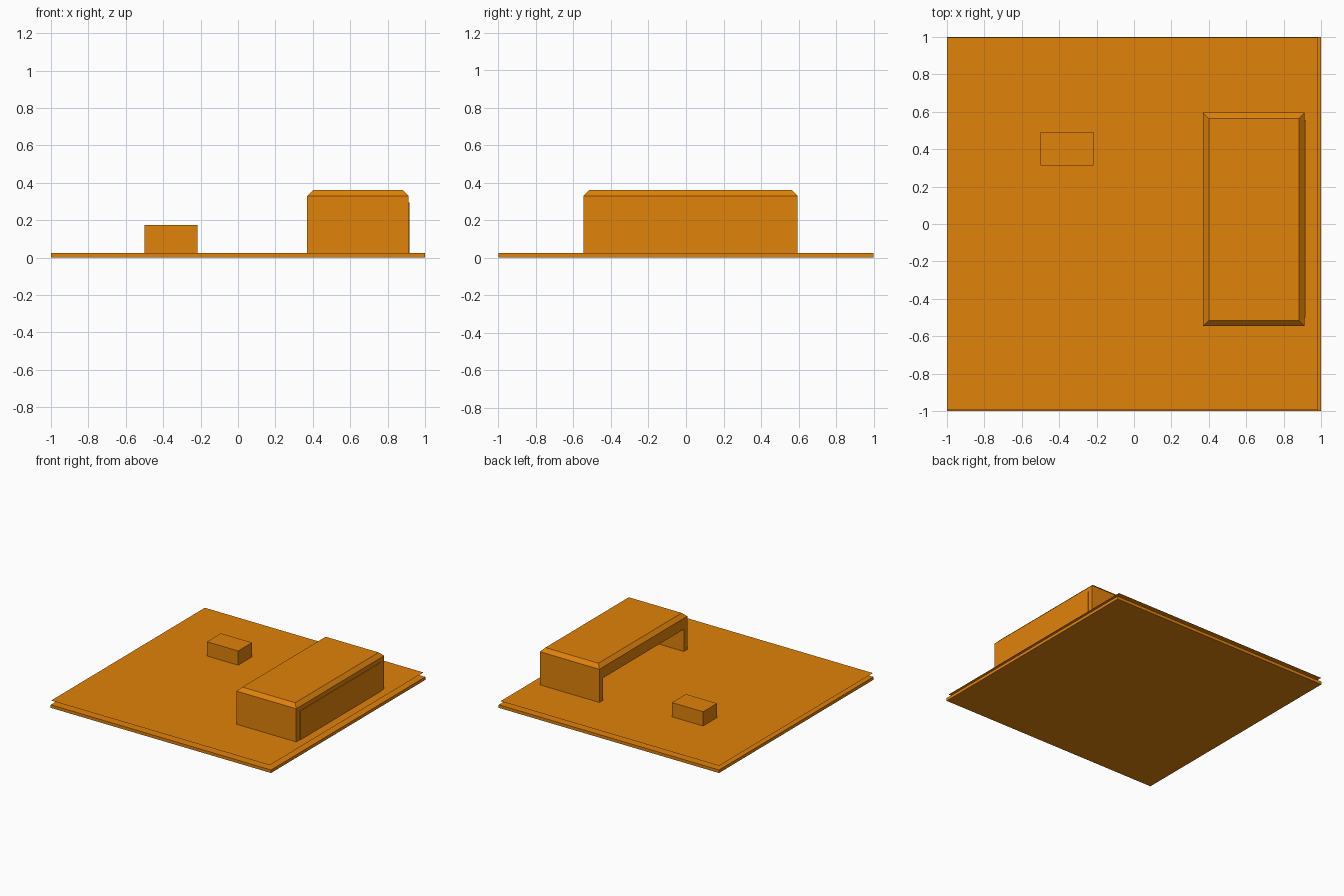
import bpy
import bmesh
from mathutils import Vector

old = bpy.data.objects.get("Cube")
if old:
    bpy.data.objects.remove(old, do_unlink=True)

orange = bpy.data.materials.new("burnt_orange")
orange.use_nodes = True
colour = (0.75, 0.225, 0.003, 1)
orange.diffuse_color = colour
orange.node_tree.nodes["Principled BSDF"].inputs["Base Color"].default_value = colour


def add_part(name, bm):
    """Turn a bmesh into a named, coloured object."""
    mesh = bpy.data.meshes.new(name)
    bm.to_mesh(mesh)
    bm.free()
    mesh.materials.append(orange)
    obj = bpy.data.objects.new(name, mesh)
    bpy.context.collection.objects.link(obj)
    return obj


def box(name, low, high, chamfer=0):
    """Box between two corners, optionally with chamfered top edges."""
    low, high = Vector(low), Vector(high)
    bm = bmesh.new()
    bmesh.ops.create_cube(bm, size=1)
    for v in bm.verts:
        v.co = (low + high) / 2 + v.co * (high - low)
    if chamfer:
        top = [e for e in bm.edges if all(v.co.z > high.z - 0.001 for v in e.verts)]
        bmesh.ops.bevel(bm, geom=top, offset=chamfer, segments=1, affect='EDGES')
    return add_part(name, bm)


def sheet(name, x0, x1, y0, y1, z):
    """Single flat rectangle facing up."""
    bm = bmesh.new()
    corners = ((x0, y0), (x1, y0), (x1, y1), (x0, y1))
    bm.faces.new([bm.verts.new((x, y, z)) for x, y in corners])
    return add_part(name, bm)


# Ground: solid slab with a flat surface sheet floating just above it
box("ground_slab", (-1, -1, 0), (1, 1, 0.025))
sheet("ground_surface", -1, 0.985, -0.995, 0.998, 0.058)

# Shelter: chamfered shell with an opening cut through its long sides
shell = box("shelter_shell", (0.37, -0.546, 0.025), (0.911, 0.595, 0.36), 0.03)
cutter = box("opening_cutter", (0.3, -0.5, 0), (1, 0.55, 0.24))
cutter.hide_render = True
cutter.hide_viewport = True
cutter.display_type = 'WIRE'
cut = shell.modifiers.new("opening", 'BOOLEAN')
cut.operation = 'DIFFERENCE'
cut.solver = 'EXACT'
cut.object = cutter

# Panel closing the back of the shelter
box("shelter_back_panel", (0.895, -0.5, 0.025), (0.916, 0.555, 0.295))

# Small block standing on the ground
box("small_block", (-0.5, 0.312, 0.025), (-0.217, 0.492, 0.175))
